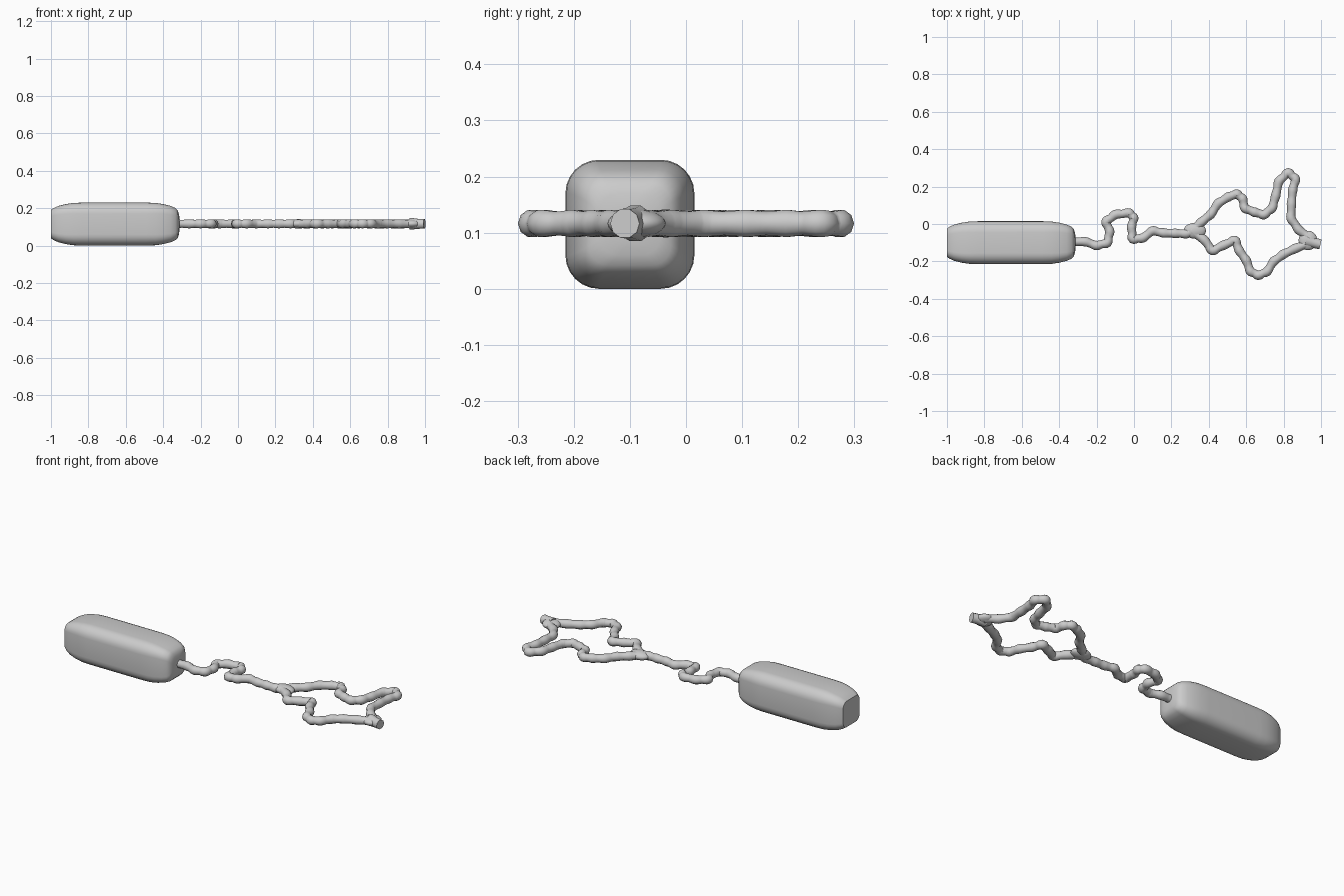
import bpy, bmesh, math

if "Cube" in bpy.data.objects:
    bpy.data.objects.remove(bpy.data.objects["Cube"])

Z = 0.1165   # height of the cord centre line


def finish(obj, angle=40):
    bpy.ops.object.select_all(action='DESELECT')
    obj.select_set(True)
    bpy.context.view_layer.objects.active = obj
    bpy.ops.object.shade_smooth_by_angle(angle=math.radians(angle))


def section(half, radius, n=6):
    """Rounded square outline in the y/z plane."""
    pts = []
    for q in range(4):
        a0 = q * math.pi / 2
        cy = (half - radius) * (1 if q in (0, 3) else -1)
        cz = (half - radius) * (1 if q in (0, 1) else -1)
        for i in range(n + 1):
            a = a0 + i / n * math.pi / 2
            pts.append((cy + radius * math.cos(a), cz + radius * math.sin(a)))
    return pts


def loft(name, stations, y, z):
    bm = bmesh.new()
    rings = [[bm.verts.new((x, y + p, z + q)) for p, q in section(h, r)]
             for x, h, r in stations]
    for a, b in zip(rings, rings[1:]):
        for i in range(len(a)):
            j = (i + 1) % len(a)
            bm.faces.new((a[i], a[j], b[j], b[i]))
    bm.faces.new(rings[0])
    bm.faces.new(rings[-1])
    bmesh.ops.recalc_face_normals(bm, faces=bm.faces)
    me = bpy.data.meshes.new(name)
    bm.to_mesh(me)
    bm.free()
    obj = bpy.data.objects.new(name, me)
    bpy.context.collection.objects.link(obj)
    finish(obj)
    return obj


def cord(name, pts, radii=None):
    """Lumpy cord: thicker at the bends, thinner between them."""
    cu = bpy.data.curves.new(name, 'CURVE')
    cu.dimensions = '3D'
    cu.bevel_depth = 0.0255
    cu.bevel_resolution = 3
    cu.resolution_u = 4
    cu.use_fill_caps = True
    if radii is None:
        path, radii = [], []
        for a, b in zip(pts, pts[1:]):
            path += [a, ((a[0] + b[0]) / 2, (a[1] + b[1]) / 2)]
            radii += [1.0, 0.86]
        pts, radii = path + [pts[-1]], radii + [1.0]
    sp = cu.splines.new('BEZIER')
    sp.bezier_points.add(len(pts) - 1)
    for bp, (x, y), r in zip(sp.bezier_points, pts, radii):
        bp.co = (x, y, Z)
        bp.radius = r
        bp.handle_left_type = bp.handle_right_type = 'AUTO'
    obj = bpy.data.objects.new(name, cu)
    bpy.context.collection.objects.link(obj)
    return obj


def knot(name, x, y, sx, sy):
    bpy.ops.mesh.primitive_uv_sphere_add(segments=24, ring_count=12, radius=1, location=(x, y, Z))
    obj = bpy.context.object
    obj.name = name
    obj.scale = (sx, sy, 0.025)
    finish(obj)


# Body: rounded block with softened, flat ends
loft("handle_body", [
    (-1.0, 0.076, 0.035), (-0.985, 0.086, 0.04), (-0.96, 0.097, 0.046),
    (-0.92, 0.107, 0.052), (-0.88, 0.113, 0.057), (-0.83, 0.115, 0.06),
    (-0.49, 0.115, 0.06), (-0.44, 0.113, 0.057), (-0.40, 0.107, 0.052),
    (-0.36, 0.097, 0.046), (-0.335, 0.086, 0.04), (-0.322, 0.073, 0.035),
    (-0.316, 0.055, 0.035), (-0.312, 0.03, 0.029)], -0.1, 0.115)

# Single cord leaving the body
cord("lead_cord", [
    (-0.34, -0.095), (-0.26, -0.095), (-0.2, -0.115), (-0.143, -0.1),
    (-0.13, -0.04), (-0.15, 0.012), (-0.10, 0.05), (-0.025, 0.058),
    (-0.002, 0.033), (-0.013, -0.015), (-0.006, -0.08), (0.045, -0.075),
    (0.1, -0.037), (0.16, -0.048), (0.22, -0.05), (0.28, -0.052), (0.33, -0.035)])

# Loop: two branches that meet at the tip
cord("loop_back", [
    (0.31, -0.037), (0.36, 0.01), (0.41, 0.052), (0.45, 0.11), (0.505, 0.145),
    (0.55, 0.16), (0.58, 0.135), (0.593, 0.085), (0.645, 0.063), (0.695, 0.05),
    (0.738, 0.085), (0.757, 0.15), (0.775, 0.228), (0.825, 0.274), (0.863, 0.24),
    (0.848, 0.18), (0.842, 0.107), (0.84, 0.03), (0.88, -0.03), (0.94, -0.075)])
cord("loop_front", [
    (0.31, -0.04), (0.375, -0.085), (0.42, -0.142), (0.48, -0.113), (0.54, -0.088),
    (0.563, -0.142), (0.6, -0.195), (0.623, -0.253), (0.665, -0.274), (0.71, -0.255),
    (0.747, -0.2), (0.797, -0.163), (0.86, -0.132), (0.94, -0.1)])
cord("loop_tip", [(0.92, -0.09), (0.96, -0.1), (0.997, -0.109)], [1.3, 1.1, 1.05])

# Webbing where the branches join
knot("junction_knot", 0.325, -0.036, 0.06, 0.042)
knot("tip_knot", 0.93, -0.088, 0.05, 0.052)

# Bake cords to meshes with smooth shading
for obj in [o for o in bpy.context.scene.objects if o.type == 'CURVE']:
    bpy.ops.object.select_all(action='DESELECT')
    obj.select_set(True)
    bpy.context.view_layer.objects.active = obj
    bpy.ops.object.convert(target='MESH')
    finish(bpy.context.object, 60)
